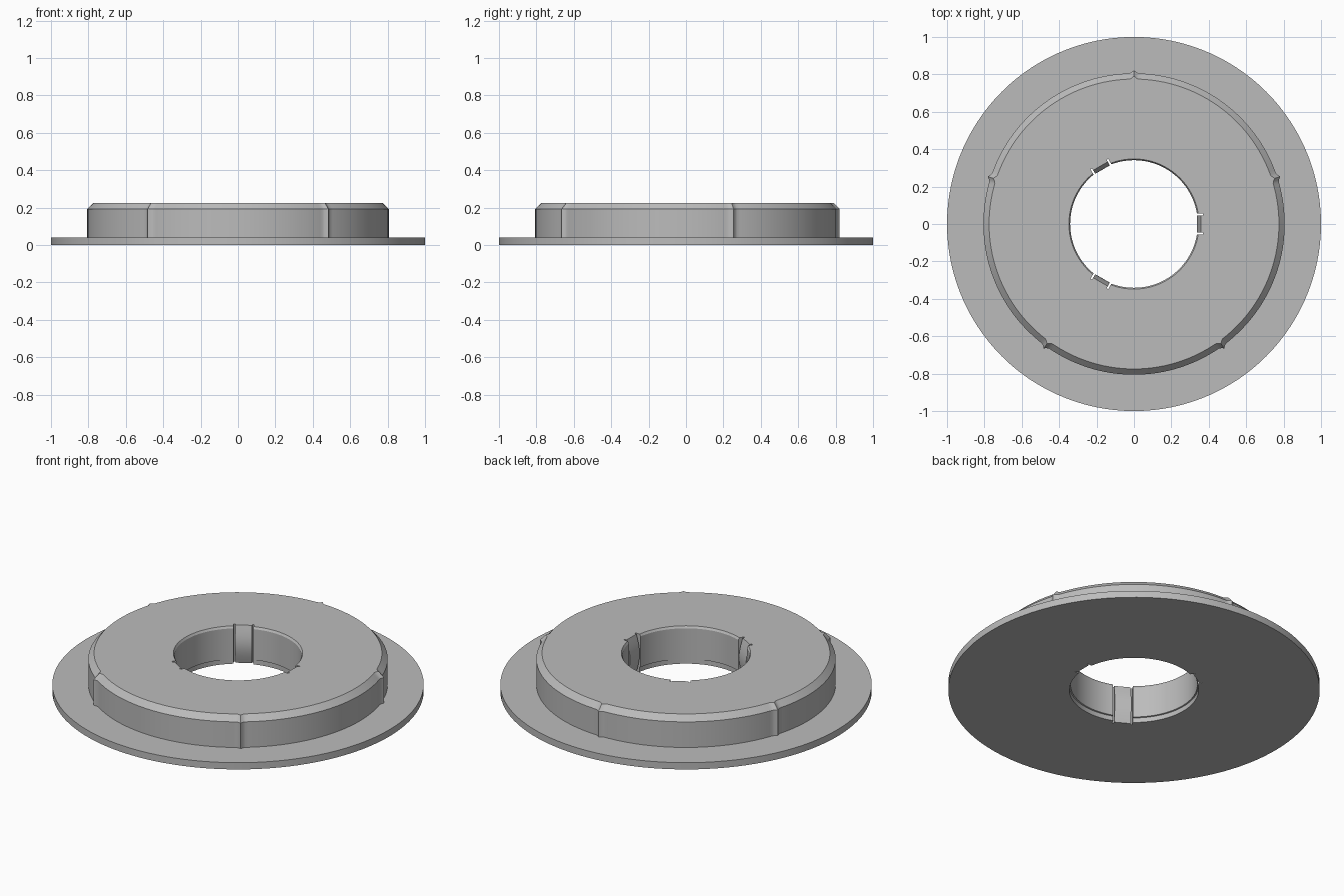
import bpy, bmesh
from math import sin, cos, pi, radians
from mathutils import Matrix

cube = bpy.data.objects.get("Cube")
if cube:
    bpy.data.objects.remove(cube)

grey = bpy.data.materials.new("grey_plastic")
grey.use_nodes = True
COLOUR = (0.5, 0.5, 0.5, 1)
grey.diffuse_color = COLOUR
grey.node_tree.nodes["Principled BSDF"].inputs["Base Color"].default_value = COLOUR

TOP = 0.225
RIM = 0.04      # flange thickness
TABS = [0, 120, 240]
RIDGES = [18, 90, 162, 234, 306]


def make_object(name, bm):
    bmesh.ops.recalc_face_normals(bm, faces=bm.faces)
    mesh = bpy.data.meshes.new(name)
    bm.to_mesh(mesh)
    bm.free()
    obj = bpy.data.objects.new(name, mesh)
    bpy.context.collection.objects.link(obj)
    mesh.materials.append(grey)
    return obj


def smooth(obj):
    bpy.ops.object.select_all(action='DESELECT')
    bpy.context.view_layer.objects.active = obj
    obj.select_set(True)
    bpy.ops.object.shade_smooth_by_angle(angle=radians(22))


def extrude_profile(bm, points, y0, y1, turn):
    """Extrude an (x, z) outline from y0 to y1, then turn it about z."""
    ends = [[bm.verts.new((x, y, z)) for x, z in points] for y in (y0, y1)]
    for ring in ends:
        bm.faces.new(ring)
    n = len(points)
    for i in range(n):
        j = (i + 1) % n
        bm.faces.new((ends[0][i], ends[0][j], ends[1][j], ends[1][i]))
    bmesh.ops.rotate(bm, verts=ends[0] + ends[1], cent=(0, 0, 0),
                     matrix=Matrix.Rotation(radians(turn), 3, 'Z'))


def ridge(angle):
    """Outward bulge of the hub wall: a narrow rib with concave flanks."""
    near = min(abs(angle - r) for r in RIDGES)
    return 0.016 * max(0, 1 - near / 1.8) ** 1.5


# Flanged hub: closed section swept round, with ribs along the hub wall
section = [  # radius, height, follows rib
    (0.348, 0, 0), (1, 0, 0), (1, RIM, 0), (0.806, RIM, 1),
    (0.806, 0.192, 1), (0.775, TOP, 1), (0.348, TOP, 0),
    (0.341, TOP - 0.012, 0), (0.341, 0.03, 0), (0.348, 0.028, 0)]
angles = set(range(0, 360, 3))
for r in RIDGES:
    angles.update(r + d for d in (-1.8, -1.2, -0.6, -0.2, 0.2, 0.6, 1.2, 1.8))
bm = bmesh.new()
rings = []
for a in sorted(angles):
    t = radians(a)
    rings.append([bm.verts.new(((r + k * ridge(a)) * cos(t),
                                (r + k * ridge(a)) * sin(t), z))
                  for r, z, k in section])
for i, ring in enumerate(rings):
    after = rings[(i + 1) % len(rings)]
    for j in range(len(section)):
        k = (j + 1) % len(section)
        bm.faces.new((ring[j], after[j], after[k], ring[k]))
body = make_object("flanged_hub", bm)

# Pockets in the bore, which leave a thin slot on both sides of each tab
bm = bmesh.new()
for turn in TABS:
    extrude_profile(bm, [(0.3, -0.1), (0.37, -0.1), (0.37, 0.4), (0.3, 0.4)],
                    -0.055, 0.055, turn)
cutter = make_object("pocket_cutter", bm)
cutter.hide_render = True
cut = body.modifiers.new("pockets", 'BOOLEAN')
cut.operation = 'DIFFERENCE'
cut.solver = 'EXACT'
cut.object = cutter
bpy.context.view_layer.objects.active = body
body.select_set(True)
bpy.ops.object.modifier_apply(modifier=cut.name)
bpy.data.objects.remove(cutter)
smooth(body)

# Gripping tabs: barrel-shaped inner faces
STEPS = 10
bulge = [(0.358 - 0.022 * sin(pi * i / STEPS), TOP * i / STEPS)
         for i in range(STEPS + 1)]
for number, turn in enumerate(TABS, 1):
    bm = bmesh.new()
    extrude_profile(bm, [(0.37, TOP), (0.37, 0)] + bulge, -0.045, 0.045, turn)
    smooth(make_object(f"grip_tab_{number}", bm))
